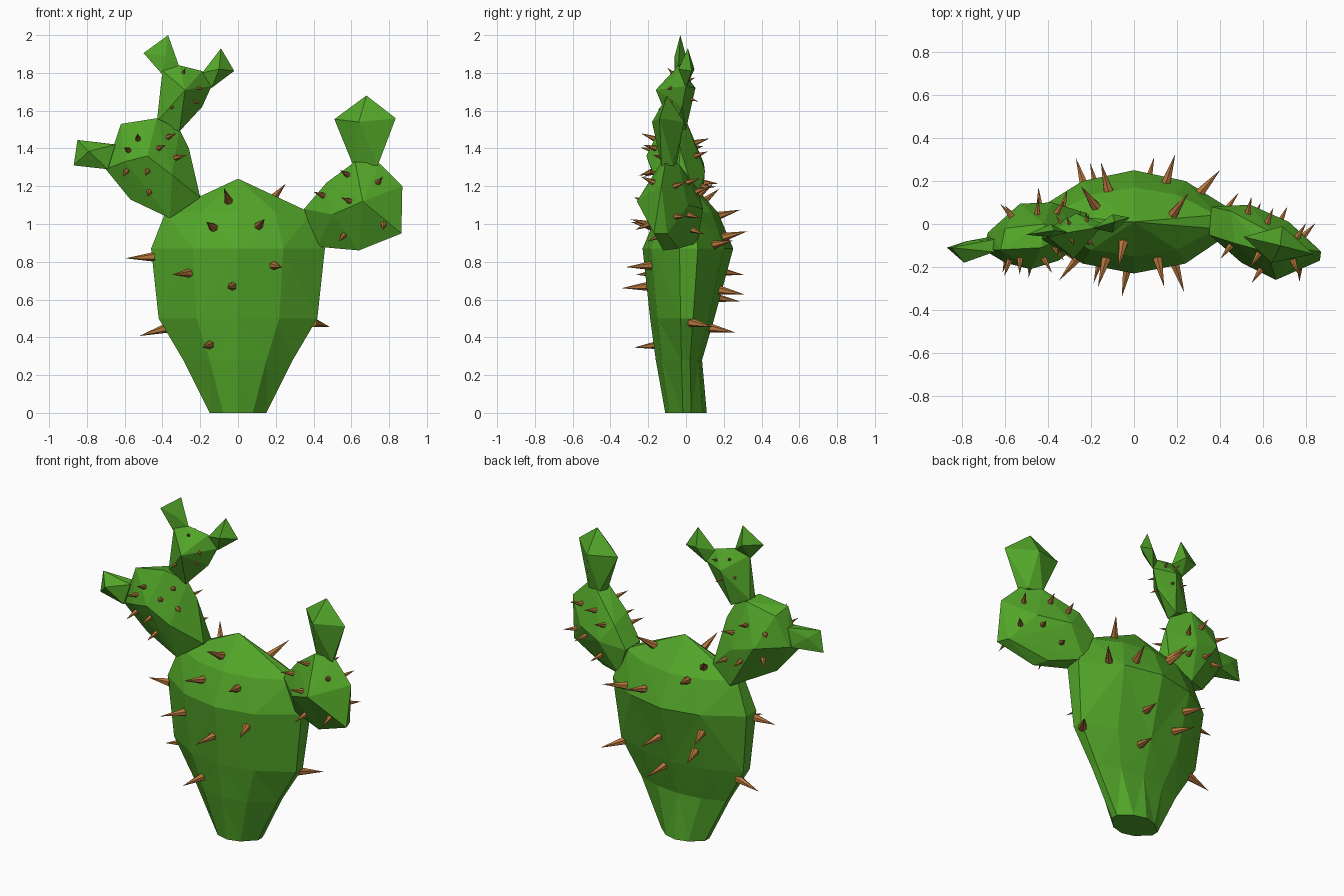
import bpy, bmesh
from mathutils import Vector, Matrix
from mathutils.bvhtree import BVHTree

if "Cube" in bpy.data.objects:
    bpy.data.objects.remove(bpy.data.objects["Cube"])


def material(name, rgb):
    m = bpy.data.materials.new(name)
    m.diffuse_color = (*rgb, 1)
    m.use_nodes = True
    m.node_tree.nodes["Principled BSDF"].inputs["Base Color"].default_value = m.diffuse_color
    return m


GREEN = material("cactus green", (0.085, 0.38, 0.022))
BROWN = material("spine brown", (0.47, 0.185, 0.045))


def finish(bm, name, mat):
    me = bpy.data.meshes.new(name)
    bm.to_mesh(me)
    me.materials.append(mat)
    ob = bpy.data.objects.new(name, me)
    bpy.context.collection.objects.link(ob)


def hull_pad(name, points):
    """Faceted pad wrapped around a few (x, y, z) points; returns its surface tree."""
    bm = bmesh.new()
    for p in points:
        bm.verts.new(p)
    bmesh.ops.convex_hull(bm, input=bm.verts)
    loose = [v for v in bm.verts if not v.link_faces]
    bmesh.ops.delete(bm, geom=loose, context='VERTS')
    bmesh.ops.recalc_face_normals(bm, faces=bm.faces)
    tree = BVHTree.FromBMesh(bm)
    finish(bm, name, GREEN)
    return tree


def spines(name, tree, front, back, length, radius, edge=(), spread=0.0, flatten=1.0):
    """Cones standing on the surface: (x, z) from the front or back, (x, y, z) at the rim."""
    hits = [tree.ray_cast(Vector((x, -1, z)), Vector((0, 1, 0))) for x, z in front]
    hits += [tree.ray_cast(Vector((x, 1, z)), Vector((0, -1, 0))) for x, z in back]
    hits += [tree.find_nearest(Vector(p)) for p in edge]
    bm = bmesh.new()
    for loc, nor, *_ in hits:
        if loc is None:
            continue
        aim = Vector((nor.x + spread * loc.x, nor.y, nor.z * flatten)).normalized()
        rot = aim.to_track_quat('Z', 'Y').to_matrix().to_4x4()
        mat = Matrix.Translation(loc + aim * (length * 0.45)) @ rot
        bmesh.ops.create_cone(bm, cap_ends=True, segments=6, radius1=radius,
                              radius2=0, depth=length * 1.1, matrix=mat)
    finish(bm, name, BROWN)


# Trunk: lofted rings (z, half width, front y, back y) closed by a peak
bm = bmesh.new()
rings = []
for z, w, f, b in [(0, .15, -.11, .11), (.28, .29, -.16, .085), (.5, .42, -.19, .15),
                   (.87, .46, -.23, .25), (1.06, .385, -.15, .17)]:
    half = [(.52 * w, .8 * f), (w, .15 * f), (w, .25 * b), (.52 * w, .8 * b)]
    loop = [(0, f)] + half + [(0, b)] + [(-x, y) for x, y in reversed(half)]
    rings.append([bm.verts.new((x, y, z)) for x, y in loop])
n = len(rings[0])
peak = bm.verts.new((0, .01, 1.24))
bm.faces.new(rings[0])
for lo, hi in zip(rings, rings[1:]):
    for i in range(n):
        j = (i + 1) % n
        bm.faces.new((lo[i], lo[j], hi[j], hi[i]))
for i in range(n):
    bm.faces.new((rings[-1][i], rings[-1][(i + 1) % n], peak))
bmesh.ops.recalc_face_normals(bm, faces=bm.faces)
bmesh.ops.triangulate(bm, faces=bm.faces)
trunk = BVHTree.FromBMesh(bm)
finish(bm, "trunk", GREEN)
spines("trunk_spines", trunk,
       [(-.05, 1.12), (-.13, .98), (.11, .99), (-.26, .74), (.19, .78), (-.03, .67), (-.15, .36)],
       [(.06, .65), (-.23, .75), (-.17, .61), (.06, .45), (.15, .93), (.31, .89),
        (-.12, 1.04), (-.18, 1.11)],
       .14, .026,
       [(-.6, -.03, .81), (.54, .28, .38), (-.5, .03, .38), (.21, .1, 1.2)],
       spread=.7, flatten=.65)

# Left arm pad
left = hull_pad("left_arm", [
    (-.2, -.05, 1.14), (-.22, .05, 1.13), (-.36, -.09, 1.03), (-.36, .08, 1.04),
    (-.57, -.08, 1.13), (-.70, -.12, 1.29), (-.68, -.04, 1.32), (-.62, -.12, 1.53),
    (-.60, -.02, 1.50), (-.43, -.11, 1.56), (-.42, 0, 1.55), (-.31, -.05, 1.5),
    (-.26, -.03, 1.4), (-.48, -.21, 1.36), (-.35, -.17, 1.26), (-.60, -.18, 1.33),
    (-.53, .095, 1.32), (-.38, .10, 1.28)])
spines("left_arm_spines", left,
       [(-.53, 1.45), (-.58, 1.39), (-.37, 1.46), (-.42, 1.4), (-.33, 1.35),
        (-.59, 1.28), (-.48, 1.28), (-.47, 1.17)],
       [(-.57, 1.4), (-.45, 1.43), (-.36, 1.36), (-.44, 1.22), (-.55, 1.24), (-.33, 1.2)],
       .08, .017, flatten=.8)

# Left arm side bud
hull_pad("left_bud", [
    (-.87, -.11, 1.31), (-.85, -.11, 1.445), (-.79, -.18, 1.385), (-.78, -.08, 1.39),
    (-.69, -.14, 1.29), (-.67, -.06, 1.31), (-.65, -.13, 1.42), (-.64, -.07, 1.42)])

# Upper left pad
upper = hull_pad("upper_pad", [
    (-.43, -.07, 1.54), (-.42, -.03, 1.55), (-.31, -.07, 1.49), (-.31, 0, 1.5),
    (-.40, -.06, 1.81), (-.31, -.04, 1.84), (-.19, -.02, 1.81), (-.14, 0, 1.73),
    (-.19, -.02, 1.62), (-.28, -.16, 1.71), (-.27, .05, 1.72)])
spines("upper_pad_spines", upper,
       [(-.29, 1.8), (-.21, 1.72), (-.23, 1.65), (-.35, 1.62)],
       [(-.3, 1.78), (-.22, 1.76), (-.26, 1.66), (-.34, 1.68)], .04, .01)

# Two small ears on the upper pad
hull_pad("left_ear", [
    (-.50, -.05, 1.905), (-.37, -.03, 2.0), (-.31, -.04, 1.83), (-.40, -.06, 1.79),
    (-.385, -.06, 1.89), (-.385, 0, 1.89)])
hull_pad("right_ear", [
    (-.19, -.02, 1.80), (-.09, .01, 1.93), (-.02, .03, 1.81), (-.14, 0, 1.72),
    (-.10, -.04, 1.82), (-.10, .045, 1.82)])

# Right arm pad
right = hull_pad("right_arm", [
    (.35, -.05, 1.08), (.36, .08, 1.07), (.47, -.09, 1.22), (.45, .06, 1.19),
    (.62, -.13, 1.33), (.64, -.04, 1.32), (.75, -.11, 1.32), (.87, -.13, 1.2),
    (.865, -.17, .95), (.84, -.10, .95), (.64, -.12, .86), (.60, -.04, .87),
    (.42, -.04, .88), (.42, .06, .90), (.66, -.26, 1.12), (.50, -.18, 1.05),
    (.54, .09, 1.08), (.72, .01, 1.1)])
spines("right_arm_spines", right,
       [(.45, 1.15), (.58, 1.26), (.59, 1.12), (.74, 1.22), (.77, 1.0), (.56, .94)],
       [(.53, 1.17), (.62, 1.22), (.76, 1.2), (.68, 1.05), (.79, 1.04), (.56, .97)],
       .08, .018, flatten=.8)

# Bud standing on the right arm, turned slightly
hull_pad("right_bud", [
    (.61, -.10, 1.31), (.63, -.05, 1.31), (.74, -.13, 1.31), (.72, -.07, 1.31),
    (.51, -.06, 1.555), (.68, -.10, 1.68), (.835, -.14, 1.56),
    (.64, -.18, 1.54), (.69, -.01, 1.54)])
